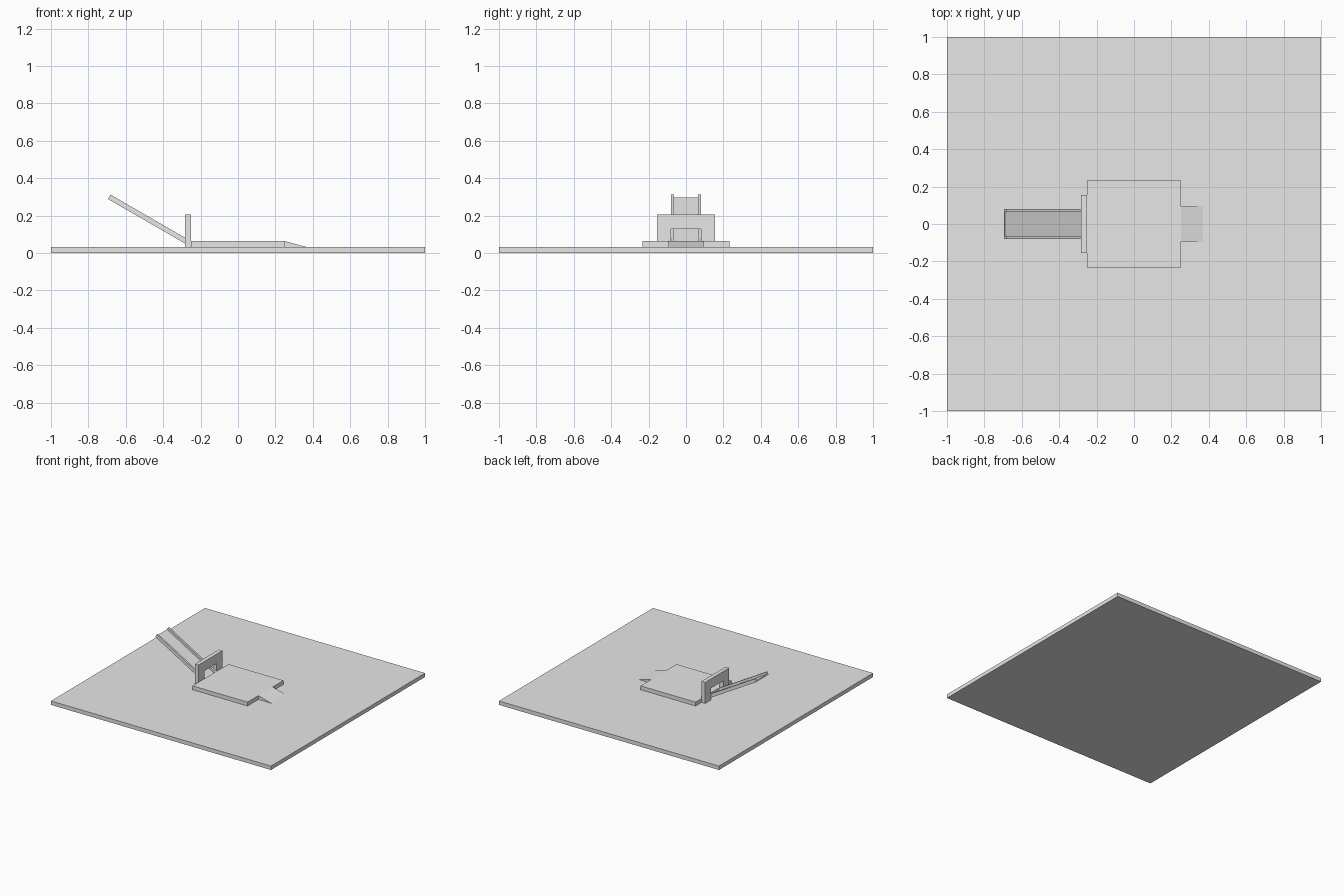
import bpy
import bmesh
from math import radians, sin, cos

if "Cube" in bpy.data.objects:
    bpy.data.objects.remove(bpy.data.objects["Cube"], do_unlink=True)

grey = bpy.data.materials.new("plain_grey")
grey.use_nodes = True
grey.diffuse_color = (0.8, 0.8, 0.8, 1)
grey.node_tree.nodes["Principled BSDF"].inputs["Base Color"].default_value = (0.8, 0.8, 0.8, 1)


def extrude_profile(name, points, axis, start, end):
    """Extrude a closed 2D profile along y (points are x, z) or x (points are y, z)."""
    bm = bmesh.new()
    place = (lambda a, b: (a, start, b)) if axis == "y" else (lambda a, b: (start, a, b))
    face = bm.faces.new([bm.verts.new(place(a, b)) for a, b in points])
    step = (0, end - start, 0) if axis == "y" else (end - start, 0, 0)
    grown = bmesh.ops.extrude_face_region(bm, geom=[face])["geom"]
    bmesh.ops.translate(bm, vec=step, verts=[v for v in grown if isinstance(v, bmesh.types.BMVert)])
    bmesh.ops.recalc_face_normals(bm, faces=bm.faces)
    mesh = bpy.data.meshes.new(name)
    bm.to_mesh(mesh)
    bm.free()
    mesh.materials.append(grey)
    obj = bpy.data.objects.new(name, mesh)
    bpy.context.collection.objects.link(obj)
    return obj


def rectangle(a0, a1, b0, b1):
    return [(a0, b0), (a1, b0), (a1, b1), (a0, b1)]


floor = 0.032
deck = 0.064

# Ground slab and raised platform
extrude_profile("ground_slab", rectangle(-1, 1, 0, floor), "y", -1, 1)
extrude_profile("platform", rectangle(-0.25, 0.25, floor, deck), "y", -0.233, 0.233)

# Entry ramp
extrude_profile("ramp", [(0.25, floor), (0.37, floor), (0.25, deck)], "y", -0.093, 0.093)

# Back wall with a doorway
half, door = 0.155, 0.08
wall = [(-half, floor), (-door, floor), (-door, 0.128), (door, 0.128),
        (door, floor), (half, floor), (half, 0.205), (-half, 0.205)]
extrude_profile("doorway_wall", wall, "x", -0.283, -0.25)

# Sloping chute: a U-shaped section swept along its length, then tilted
rail, bed, inner = 0.027, 0.009, 0.065
section = [(-door, 0), (door, 0), (door, rail), (inner, rail),
           (inner, bed), (-inner, bed), (-inner, rail), (-door, rail)]
chute = extrude_profile("chute", section, "x", 0, 0.5)
chute.rotation_euler.y = radians(30)
chute.location = (-0.695, 0, 0.289)
